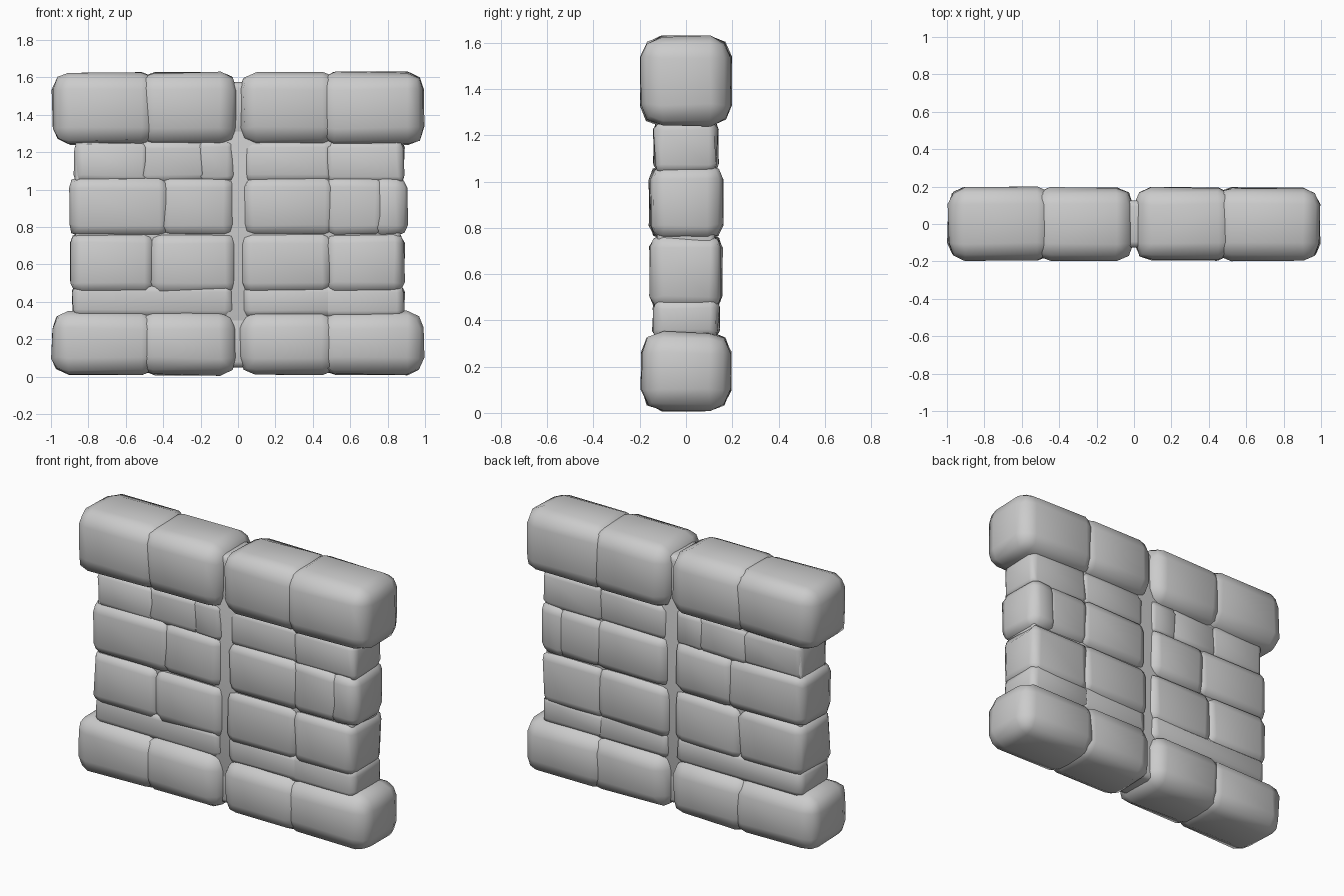
import bpy, bmesh, random
from mathutils import Vector

if "Cube" in bpy.data.objects:
    bpy.data.objects.remove(bpy.data.objects["Cube"])

random.seed(7)


def stone(name, x0, x1, depth, z0, z1, bevel=0.09, rough=0.012, yc=0.0):
    """One rounded, slightly irregular masonry block."""
    bm = bmesh.new()
    bmesh.ops.create_cube(bm, size=1)
    for v in bm.verts:
        v.co = Vector(((x0 + x1) / 2 + v.co.x * (x1 - x0),
                       yc + v.co.y * depth * 2,
                       (z0 + z1) / 2 + v.co.z * (z1 - z0)))
    bmesh.ops.bevel(bm, geom=bm.edges[:], offset=bevel, segments=2,
                    profile=0.5, affect='EDGES')
    # uneven hewn surface, pushed inward only so outer size is kept
    centre = Vector(((x0 + x1) / 2, yc, (z0 + z1) / 2))
    for v in bm.verts:
        d = centre - v.co
        for i in range(3):
            v.co[i] += (1 if d[i] > 0 else -1) * random.uniform(0, rough)
    for f in bm.faces:
        f.smooth = True
    me = bpy.data.meshes.new(name)
    bm.to_mesh(me)
    bm.free()
    ob = bpy.data.objects.new(name, me)
    bpy.context.collection.objects.link(ob)
    return ob


# base course and capping course: four large blocks each, notch in the middle
large = [(-1.0, -0.42), (-0.545, 0.0), (0.0, 0.545), (0.42, 1.0)]
for i, (a, b) in enumerate(large):
    stone(f"base_stone_{i}", a, b, 0.197, 0.005, 0.355)
    stone(f"cap_stone_{i}", a, b, 0.2, 1.235, 1.632)
# mortar necks joining the middle blocks
for name, z0, z1 in (("base_neck", 0.05, 0.33), ("cap_neck", 1.28, 1.575)):
    stone(name, -0.1, 0.1, 0.125, z0, z1, 0.03, 0)

# recessed courses between base and cap: depth, bottom, top, bevel, joints
courses = [
    (0.148, 0.31, 0.50, 0.04, [(-0.89, -0.02), (0.02, 0.52), (0.44, 0.895)]),
    (0.160, 0.44, 0.775, 0.055, [(-0.90, -0.44), (-0.48, -0.01),
                                 (0.01, 0.51), (0.46, 0.895)]),
    (0.162, 0.745, 1.075, 0.06, [(-0.91, -0.36), (-0.43, -0.01),
                                 (0.02, 0.53), (0.45, 0.80), (0.70, 0.91)]),
    (0.143, 1.03, 1.27, 0.04, [(-0.88, -0.47), (-0.53, -0.16), (-0.23, -0.01),
                               (0.03, 0.51), (0.46, 0.895)]),
]
for r, (depth, z0, z1, bev, spans) in enumerate(courses):
    for i, (a, b) in enumerate(spans):
        stone(f"course_{r}_stone_{i}", a, b, depth, z0, z1, bev, 0.012)

# solid core behind the joints
stone("wall_core", -0.87, 0.87, 0.125, 0.2, 1.4, 0.02, 0)
